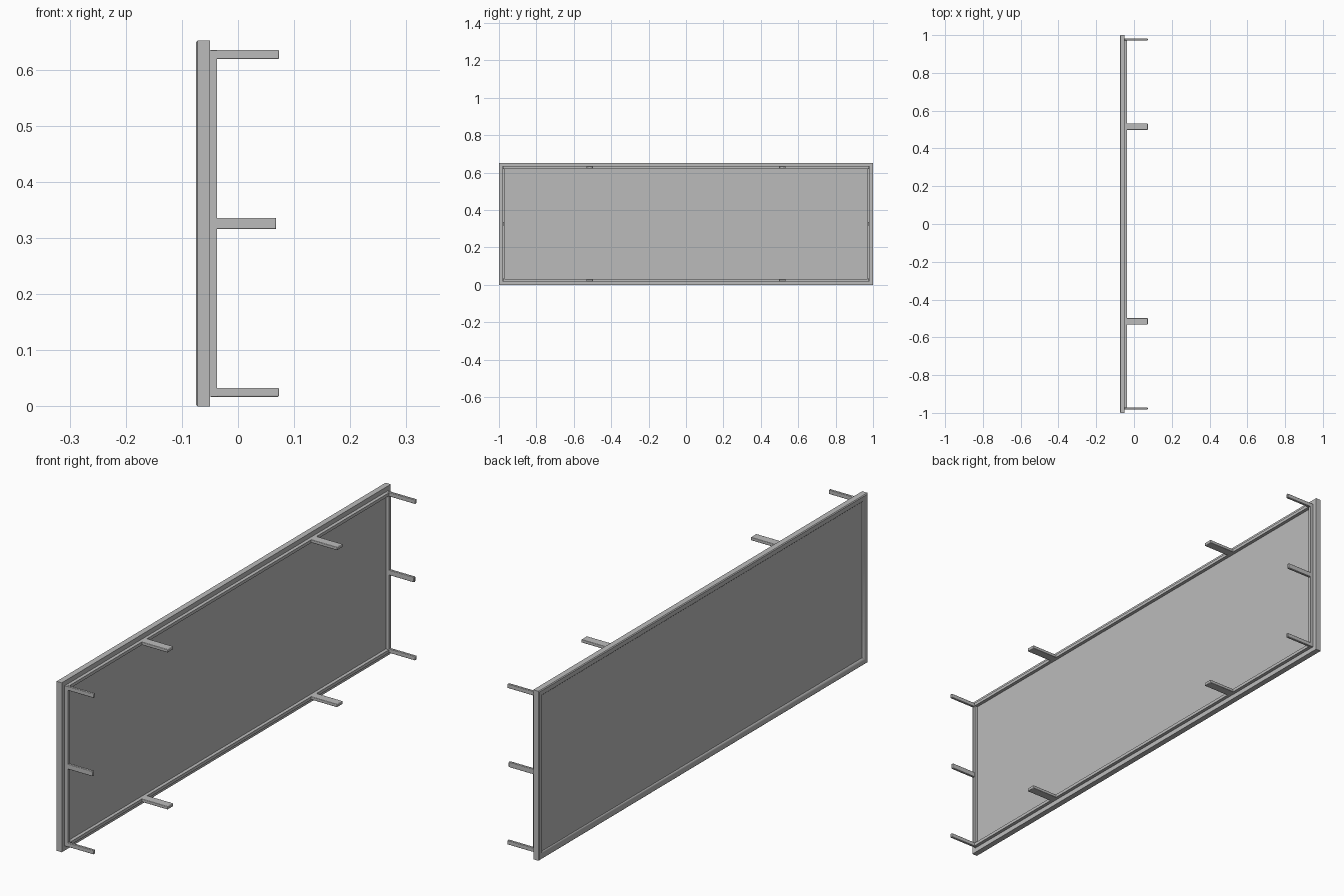
import bpy
import bmesh
import math

cube = bpy.data.objects.get("Cube")
if cube:
    bpy.data.objects.remove(cube, do_unlink=True)

HALF_LENGTH, HEIGHT = 1.0, 0.652

grey = bpy.data.materials.new("satin_grey")
grey.use_nodes = True
color = (0.5, 0.5, 0.5, 1)
grey.diffuse_color = color
grey.node_tree.nodes["Principled BSDF"].inputs["Base Color"].default_value = color


def finish(bm, name, bevel=0):
    bmesh.ops.recalc_face_normals(bm, faces=bm.faces)
    mesh = bpy.data.meshes.new(name)
    bm.to_mesh(mesh)
    bm.free()
    mesh.materials.append(grey)
    obj = bpy.data.objects.new(name, mesh)
    bpy.context.collection.objects.link(obj)
    if bevel:
        mod = obj.modifiers.new("soft_edges", "BEVEL")
        mod.width = bevel
        mod.segments = 2
    bpy.ops.object.select_all(action="DESELECT")
    obj.select_set(True)
    bpy.context.view_layer.objects.active = obj
    bpy.ops.object.shade_smooth_by_angle(angle=math.radians(40))
    return obj


def box(name, low, high, bevel=0):
    bm = bmesh.new()
    bmesh.ops.create_cube(bm, size=1)
    for v in bm.verts:
        v.co = [a + (b - a) * (c + 0.5) for a, b, c in zip(low, high, v.co)]
    return finish(bm, name, bevel)


def rectangular_ring(name, profile):
    """Sweep a closed (inset, x) profile around the outline with mitred corners."""
    bm = bmesh.new()
    loops = []
    for inset, x in profile:
        y, low, high = HALF_LENGTH - inset, inset, HEIGHT - inset
        loops.append([bm.verts.new((x, *p)) for p in
                      ((-y, low), (y, low), (y, high), (-y, high))])
    for i, loop in enumerate(loops):
        inner = loops[(i + 1) % len(loops)]
        for k in range(4):
            n = (k + 1) % 4
            bm.faces.new((loop[k], loop[n], inner[n], inner[k]))
    return finish(bm, name)


# Outer frame with a sloped rear inner edge
rectangular_ring("frame", [
    (0, -0.05), (0, -0.072), (0.003, -0.075), (0.016, -0.075),
    (0.021, -0.073), (0.026, -0.068), (0.03, -0.06), (0.03, -0.05)])

# Raised lip that carries the mounting tabs
rectangular_ring("inner_lip", [
    (0.018, -0.052), (0.018, -0.037), (0.03, -0.037), (0.03, -0.052)])

# Flat panel filling the frame
box("panel", (-0.068, -0.975, 0.025), (-0.05, 0.975, HEIGHT - 0.025))

# Mounting tabs along the top and bottom edges
for level, z in (("bottom", 0.024), ("top", HEIGHT - 0.024)):
    for side, y in (("front", -0.515), ("back", 0.515)):
        box(f"{level}_{side}_tab", (-0.05, y - 0.017, z - 0.006),
            (0.073, y + 0.017, z + 0.006), 0.002)

# Mounting tabs at the corners and the middle of both ends
for side, y in (("front", -0.977), ("back", 0.977)):
    for level, z, half, tip in (("lower", 0.025, 0.008, 0.073),
                                ("middle", HEIGHT / 2, 0.01, 0.068),
                                ("upper", HEIGHT - 0.025, 0.008, 0.073)):
        box(f"{side}_{level}_end_tab", (-0.05, y - 0.005, z - half),
            (tip, y + 0.005, z + half), 0.002)
